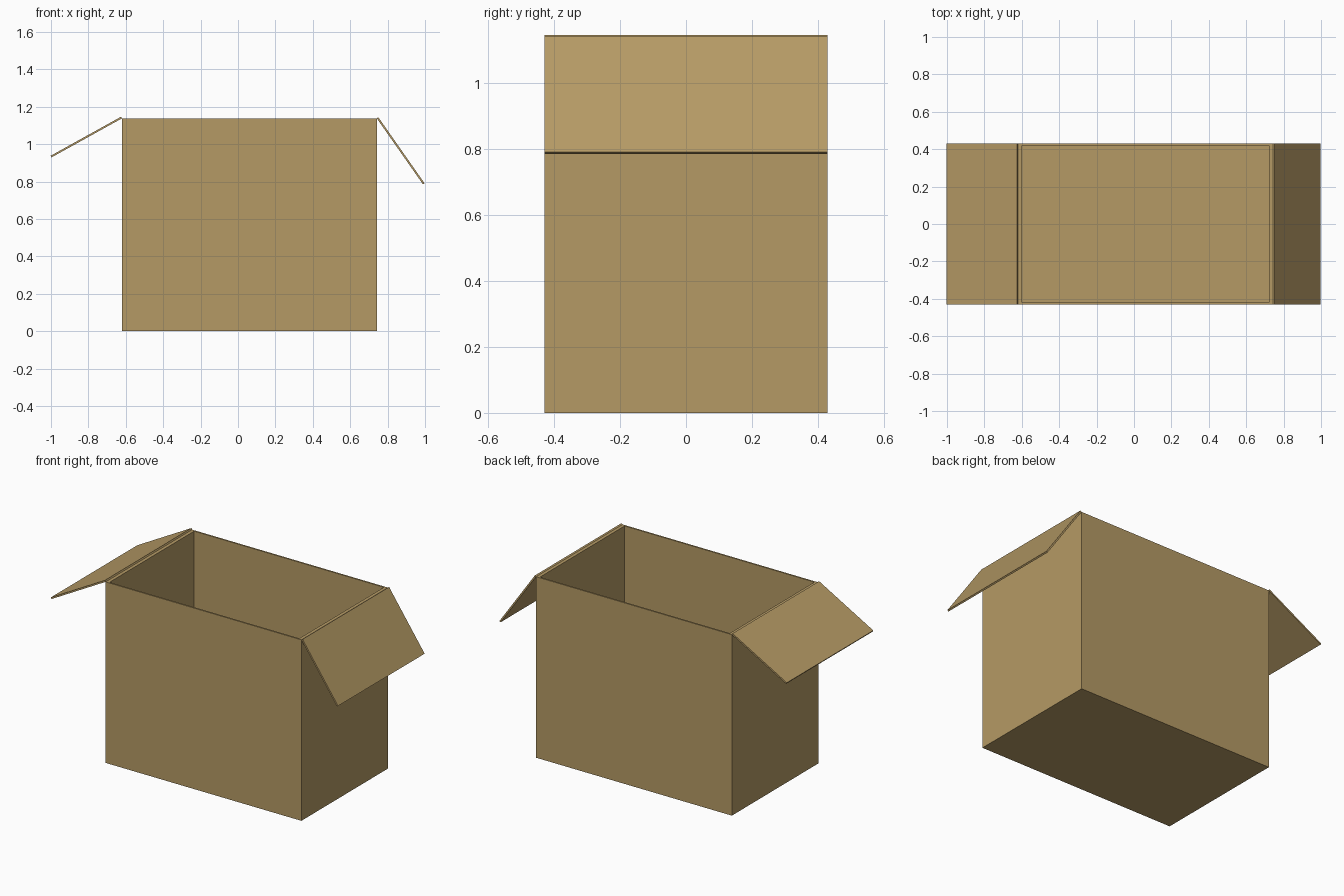
import bpy, bmesh, math
from mathutils import Vector

if "Cube" in bpy.data.objects:
    bpy.data.objects.remove(bpy.data.objects["Cube"])

card = bpy.data.materials.new("cardboard tan")
card.diffuse_color = (0.462, 0.323, 0.130, 1)
card.use_nodes = True
card.node_tree.nodes["Principled BSDF"].inputs["Base Color"].default_value = card.diffuse_color

X0, X1, HALF_Y, H = -0.62, 0.742, 0.43, 1.138
WALL_X, WALL_Y, FLOOR = 0.021, 0.01, 0.01
FLAP_LEN, FLAP_T = 0.431, 0.01


def finish(name, bm):
    bmesh.ops.recalc_face_normals(bm, faces=bm.faces)
    mesh = bpy.data.meshes.new(name)
    bm.to_mesh(mesh)
    bm.free()
    mesh.materials.append(card)
    ob = bpy.data.objects.new(name, mesh)
    bpy.context.collection.objects.link(ob)
    return ob


def rect(x0, x1, y, z):
    return [Vector((x0, -y, z)), Vector((x1, -y, z)), Vector((x1, y, z)), Vector((x0, y, z))]


# open box: rectangular rings from the outer base, over the rim, to the inner floor
bm = bmesh.new()
xi0, xi1, yi = X0 + WALL_X, X1 - WALL_X, HALF_Y - WALL_Y
rings = [[bm.verts.new(p) for p in r] for r in (
    rect(X0, X1, HALF_Y, 0), rect(X0, X1, HALF_Y, H),
    rect(xi0, xi1, yi, H), rect(xi0, xi1, yi, FLOOR))]
for a, b in zip(rings, rings[1:]):
    for i in range(4):
        j = (i + 1) % 4
        bm.faces.new((a[i], a[j], b[j], b[i]))
bm.faces.new(rings[0])
bm.faces.new(rings[-1])
finish("box_body", bm)


# end flap: thin sheet hinged on the outer top edge, drooping outward
def flap(name, hinge_x, side, droop):
    a = math.radians(droop)
    out = Vector((side * math.cos(a), 0, -math.sin(a))) * FLAP_LEN
    up = Vector((side * math.sin(a), 0, math.cos(a))) * FLAP_T
    base = Vector((hinge_x, -HALF_Y, H))
    bm = bmesh.new()
    face = bm.faces.new([bm.verts.new(base + d) for d in (Vector(), out, out + up, up)])
    ext = bmesh.ops.extrude_face_region(bm, geom=[face], use_keep_orig=True)
    verts = [g for g in ext["geom"] if isinstance(g, bmesh.types.BMVert)]
    bmesh.ops.translate(bm, verts=verts, vec=(0, 2 * HALF_Y, 0))
    finish(name, bm)


flap("left_flap", X0, -1, 29)
flap("right_flap", X1, 1, 55)
